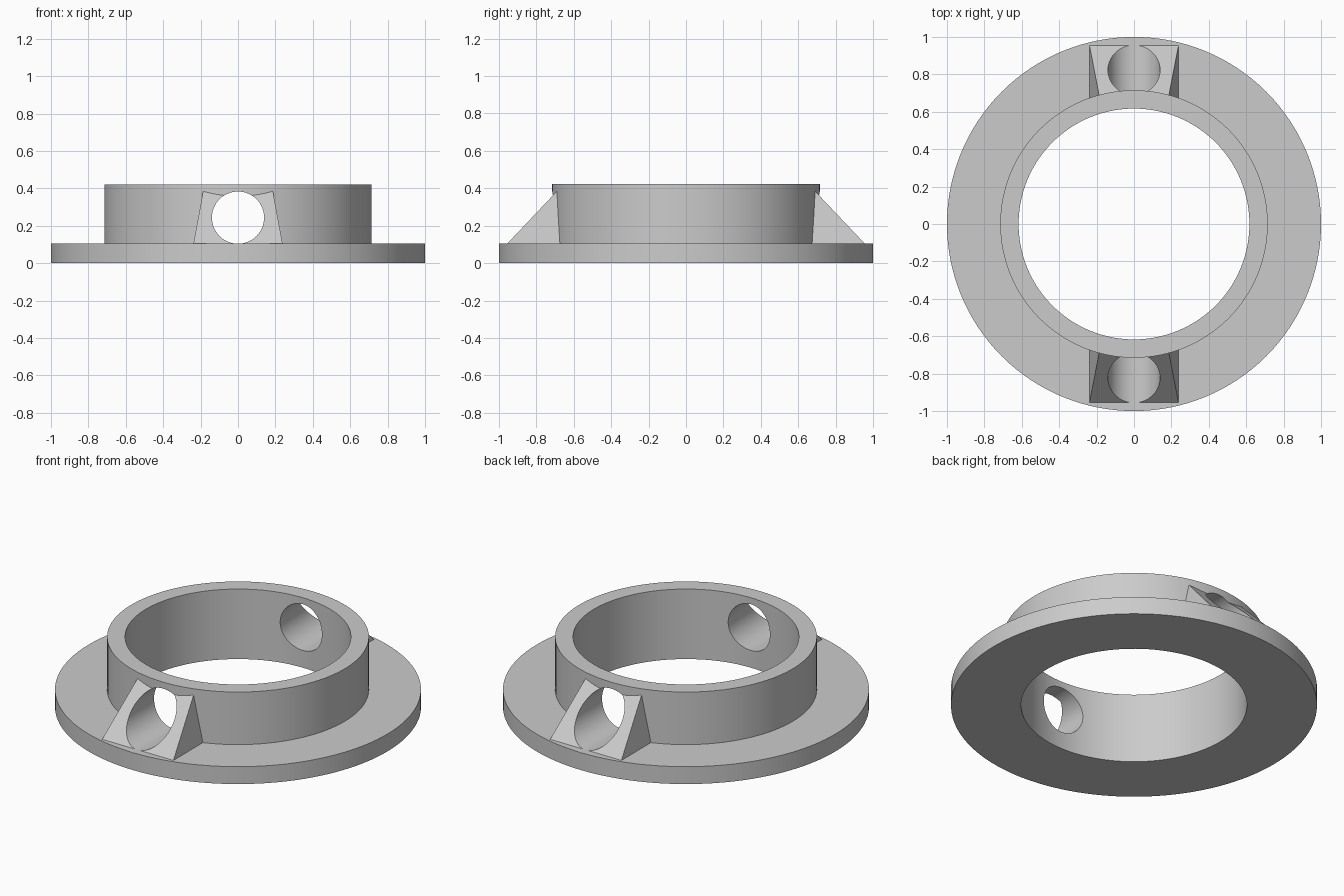
import bpy, bmesh
from math import radians

if "Cube" in bpy.data.objects:
    bpy.data.objects.remove(bpy.data.objects["Cube"])

SEGMENTS = 128
FLANGE_TOP = 0.105

grey = bpy.data.materials.new("plain grey")
grey.use_nodes = True
colour = (0.6, 0.6, 0.6, 1)
grey.diffuse_color = colour
grey.node_tree.nodes["Principled BSDF"].inputs["Base Color"].default_value = colour


def add_object(name, bm):
    bmesh.ops.recalc_face_normals(bm, faces=bm.faces)
    mesh = bpy.data.meshes.new(name)
    bm.to_mesh(mesh)
    bm.free()
    mesh.materials.append(grey)
    obj = bpy.data.objects.new(name, mesh)
    bpy.context.collection.objects.link(obj)
    return obj


def lathe(name, profile):
    """Spin a closed (radius, height) profile around z."""
    bm = bmesh.new()
    verts = [bm.verts.new((r, 0, z)) for r, z in profile]
    edges = [bm.edges.new((v, verts[i - 1])) for i, v in enumerate(verts)]
    bmesh.ops.spin(bm, geom=verts + edges, cent=(0, 0, 0), axis=(0, 0, 1),
                   angle=radians(360), steps=SEGMENTS, use_merge=True)
    bmesh.ops.remove_doubles(bm, verts=bm.verts, dist=1e-5)
    return add_object(name, bm)


def wedge(name, side):
    """Tapered sloping block, rooted inside the collar and flange."""
    bm = bmesh.new()
    # each point: half width, distance from centre, height
    for half, y, z in [(0.238, 0.665, 0.05), (0.238, 0.955, 0.05),
                       (0.238, 0.665, FLANGE_TOP), (0.238, 0.955, FLANGE_TOP),
                       (0.182, 0.665, 0.411)]:
        for s in (-1, 1):
            bm.verts.new((s * half, side * y, z))
    bmesh.ops.convex_hull(bm, input=bm.verts)
    bmesh.ops.dissolve_limit(bm, angle_limit=radians(1), verts=bm.verts, edges=bm.edges)
    return add_object(name, bm)


def combine(target, other, operation):
    mod = target.modifiers.new(other.name, "BOOLEAN")
    mod.operation, mod.solver, mod.object = operation, "EXACT", other
    bpy.context.view_layer.objects.active = target
    bpy.ops.object.modifier_apply(modifier=mod.name)
    bpy.data.objects.remove(other)


# Flange and raised collar in one turned profile
body = lathe("flanged_collar", [(0.617, 0), (1, 0), (1, FLANGE_TOP),
                                (0.715, FLANGE_TOP), (0.715, 0.422), (0.617, 0.422)])

# Sloping bosses at front and back
for name, side in (("front_boss", -1), ("back_boss", 1)):
    combine(body, wedge(name, side), "UNION")

# Round cross hole through both bosses
bpy.ops.mesh.primitive_cylinder_add(vertices=64, radius=0.1395, depth=2.4,
                                    location=(0, 0, 0.2435), rotation=(radians(90), 0, 0))
drill = bpy.context.object
drill.name = "cross_hole"
drill.hide_render = True
drill.data.materials.append(grey)
combine(body, drill, "DIFFERENCE")

# Smooth round walls, keep the edges crisp
bpy.ops.object.select_all(action="DESELECT")
body.select_set(True)
bpy.context.view_layer.objects.active = body
bpy.ops.object.shade_smooth_by_angle(angle=radians(20))
